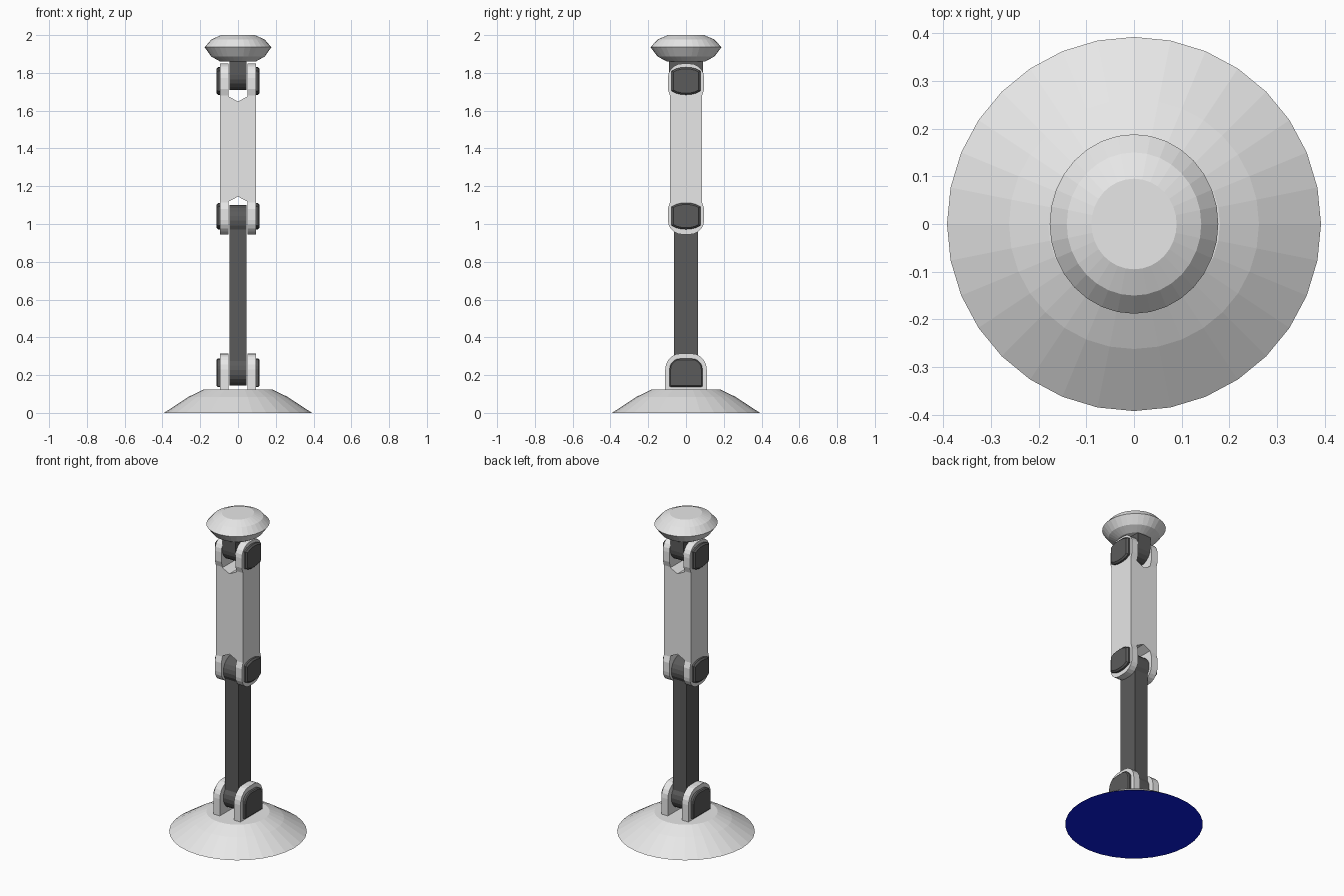
import bpy, bmesh, math

if "Cube" in bpy.data.objects:
    bpy.data.objects.remove(bpy.data.objects["Cube"])


def material(name, r, g, b):
    m = bpy.data.materials.new(name)
    m.diffuse_color = (r, g, b, 1)
    m.use_nodes = True
    m.node_tree.nodes["Principled BSDF"].inputs["Base Color"].default_value = m.diffuse_color
    return m


LIGHT = material("light grey", 0.8, 0.8, 0.8)
DARK = material("dark grey", 0.105, 0.105, 0.105)
BLUE = material("deep blue", 0.004, 0.012, 0.8)


def finish(name, bm, mat):
    bmesh.ops.recalc_face_normals(bm, faces=bm.faces)
    me = bpy.data.meshes.new(name)
    bm.to_mesh(me)
    bm.free()
    me.materials.append(mat)
    ob = bpy.data.objects.new(name, me)
    bpy.context.collection.objects.link(ob)
    return ob


def prism(name, points, direction, mat, bevel=0, mirror=False):
    """Extrude a planar outline along a direction."""
    bm = bmesh.new()
    face = bm.faces.new([bm.verts.new(p) for p in points])
    ext = bmesh.ops.extrude_face_region(bm, geom=[face], use_keep_orig=True)
    moved = [v for v in ext["geom"] if isinstance(v, bmesh.types.BMVert)]
    bmesh.ops.translate(bm, verts=moved, vec=direction)
    ob = finish(name, bm, mat)
    if bevel:
        b = ob.modifiers.new("bevel", "BEVEL")
        b.width, b.segments = bevel, 1
        b.limit_method, b.angle_limit = "ANGLE", math.radians(80)
    if mirror:
        ob.modifiers.new("mirror", "MIRROR")
    return ob


def arc(cy, cz, r, a0, a1, n):
    return [(cy + r * math.cos(math.radians(a0 + (a1 - a0) * i / n)),
             cz + r * math.sin(math.radians(a0 + (a1 - a0) * i / n))) for i in range(n + 1)]


def rounded(hw, z0, z1, r_low, r_top, n=5):
    """Side outline: a rectangle with separate lower and upper corner radii."""
    pts = []
    for sy, z, r, a in ((1, z0, r_low, -90), (1, z1, r_top, 0),
                        (-1, z1, r_top, 90), (-1, z0, r_low, 180)):
        cz = z + r if z == z0 else z - r
        pts += arc(sy * (hw - r), cz, r, a, a + 90, n) if r else [(sy * hw, z)]
    return pts


def barrel(hw, z0, z1, rise=0.02):
    """Side outline: straight sides with bowed lower and upper ends."""
    n = 6
    ys = [hw * (1 - 2 * i / n) for i in range(n + 1)]
    return ([(y, z1 - rise * abs(y / hw) ** 2.5) for y in ys]
            + [(-y, z0 + rise * abs(y / hw) ** 2.5) for y in ys])


def side_plate(name, outline, x0, x1, mat, bevel=0, mirror=False):
    return prism(name, [(x0, y, z) for y, z in outline], (x1 - x0, 0, 0), mat, bevel, mirror)


def lathe(name, profile, mat, sides=32, sx=1.0):
    bm = bmesh.new()
    rings = []
    for r, z in profile:
        rings.append([bm.verts.new((sx * r * math.cos(2 * math.pi * i / sides),
                                    r * math.sin(2 * math.pi * i / sides), z))
                      for i in range(sides)])
    for a, b in zip(rings, rings[1:]):
        for i in range(sides):
            j = (i + 1) % sides
            bm.faces.new((a[i], a[j], b[j], b[i]))
    bm.faces.new(rings[-1])
    bm.faces.new(rings[0][::-1])
    return finish(name, bm, mat)


# Base with blue underside, and rounded head
base = lathe("base", [(0.392, 0), (0.262, 0.085), (0.18, 0.125)], LIGHT)
base.data.materials.append(BLUE)
for p in base.data.polygons:
    if p.normal.z < -0.9:
        p.material_index = 1
lathe("head", [(0.10, 1.86), (0.15, 1.886), (0.188, 1.936), (0.15, 1.977), (0.095, 2.0)],
      LIGHT, sx=0.94)

# Base bracket plates
side_plate("base_bracket", rounded(0.11, 0.12, 0.315, 0, 0.085), 0.049, 0.094, LIGHT, 0, True)

# Lower arm with round knuckle ends
R, HW = 0.08, 0.063
a = math.degrees(math.acos(HW / R))
arm = arc(0, 1.02, R, -a, 180 + a, 14) + arc(0, 0.225, R, 180 - a, 360 + a, 14)
side_plate("lower_arm", arm, -0.046, 0.046, DARK)

# Upper arm body with pointed fork slots, as a front outline
half = [(-0.094, 1.10), (-0.049, 1.10), (-0.049, 1.12), (0, 1.145),
        (0.049, 1.12), (0.049, 1.10), (0.094, 1.10)]
MID = 1.397
front = half + [(x, 2 * MID - z) for x, z in reversed(half)]
prism("upper_arm", [(x, -0.085, z) for x, z in front], (0, 0.17, 0), LIGHT)

# Fork lugs at both ends of the upper arm, tapering into the body
lug = (arc(-0.021, 1.02, 0.075, 180, 270, 5) + arc(0.021, 1.02, 0.075, 270, 360, 5)
       + [(0.096, 1.08), (0.085, 1.115), (-0.085, 1.115), (-0.096, 1.08)])
side_plate("lower_fork", lug, 0.049, 0.094, LIGHT, 0, True)
side_plate("upper_fork", [(y, 2 * MID - z) for y, z in lug], 0.049, 0.094, LIGHT, 0, True)

# Neck under the head
side_plate("neck", rounded(0.09, 1.71, 1.87, 0.08, 0), -0.046, 0.046, DARK)

# Joint caps
for name, outline in (
        ("base_joint_cap", rounded(0.087, 0.138, 0.287, 0.006, 0.055)),
        ("middle_joint_cap", barrel(0.076, 0.972, 1.112)),
        ("top_joint_cap", barrel(0.076, 1.684, 1.83))):
    side_plate(name, outline, 0.085, 0.114, DARK, 0.009, True)
